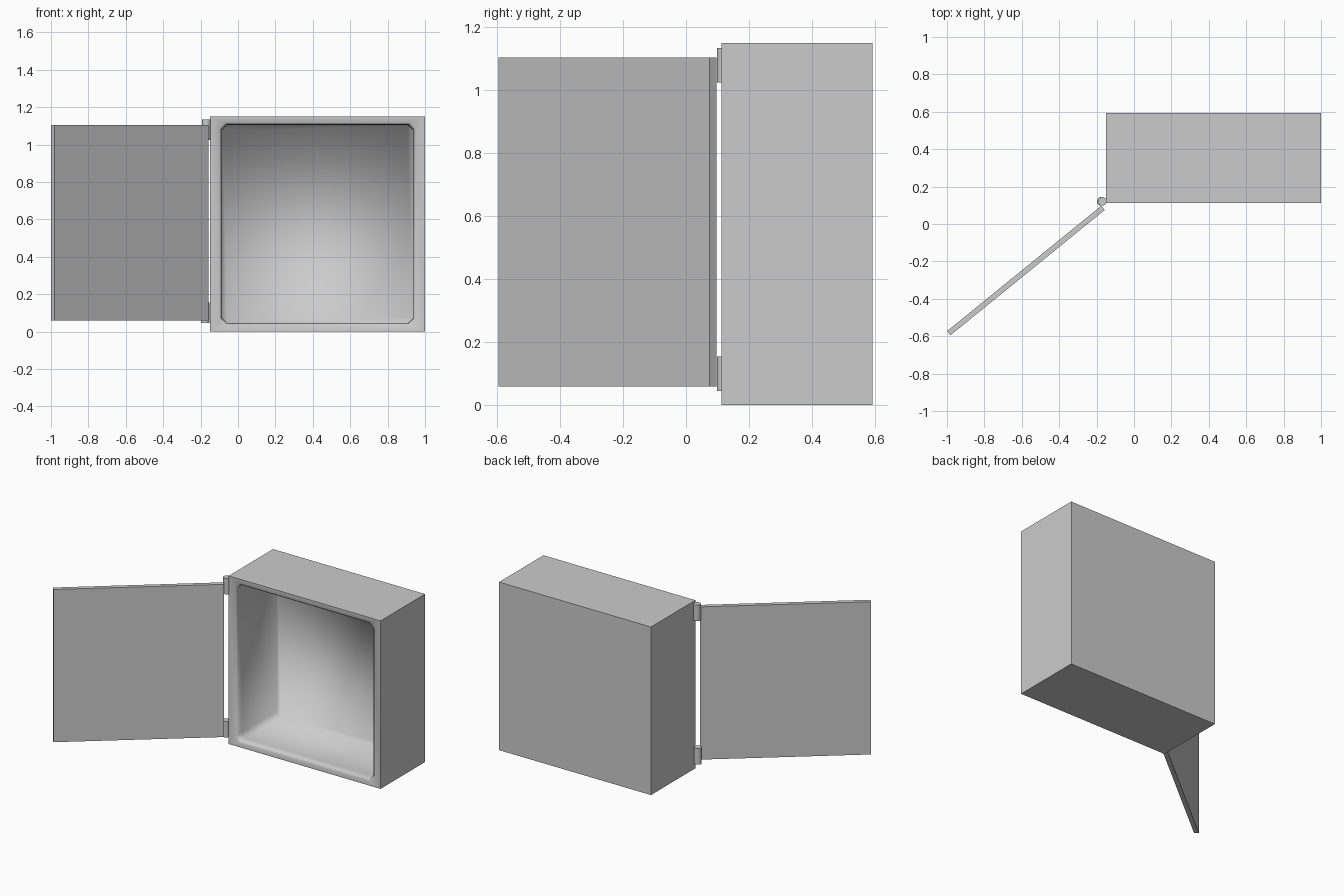
import bpy, bmesh, math
from mathutils import Matrix, Vector

if "Cube" in bpy.data.objects:
    bpy.data.objects.remove(bpy.data.objects["Cube"])

X0, X1, Y0, Y1, H = -0.15, 1.0, 0.113, 0.593, 1.15


def finish(bm, name):
    bmesh.ops.recalc_face_normals(bm, faces=bm.faces)
    mesh = bpy.data.meshes.new(name)
    bm.to_mesh(mesh)
    bm.free()
    ob = bpy.data.objects.new(name, mesh)
    bpy.context.collection.objects.link(ob)
    return ob


# Cabinet: hollow box with a rim and a softly shaded cavity
bm = bmesh.new()


def rect(y, ix=0.0, iz=0.0):
    return [bm.verts.new((x, y, z)) for x, z in
            ((X0 + ix, iz), (X1 - ix, iz), (X1 - ix, H - iz), (X0 + ix, H - iz))]


def chamfered(y, ix, iz, c):
    a, b, t, u = X0 + ix, X1 - ix, iz, H - iz
    pts = ((a, t + c), (a + c, t), (b - c, t), (b, t + c),
           (b, u - c), (b - c, u), (a + c, u), (a, u - c))
    return [bm.verts.new((x, y, z)) for x, z in pts]


def bridge(l0, l1, smooth=False):
    n = len(l0)
    for i in range(n):
        j = (i + 1) % n
        bm.faces.new((l0[i], l0[j], l1[j], l1[i])).smooth = smooth


back, front = rect(Y1), rect(Y0)
bm.faces.new(back)
bridge(back, front)
lip = chamfered(Y0, 0.05, 0.032, 0.03)
for i in range(4):
    a, b, c = lip[2 * i], lip[2 * i + 1], lip[(2 * i + 2) % 8]
    bm.faces.new((front[i], a, b)).smooth = True
    bm.faces.new((front[i], b, c, front[(i + 1) % 4])).smooth = True
loops = [lip] + [chamfered(*p) for p in
                 ((Y0 + 0.012, 0.06, 0.042, 0.03),
                  (Y0 + 0.05, 0.062, 0.044, 0.03),
                  (Y1 - 0.05, 0.065, 0.047, 0.03))]
for l0, l1 in zip(loops, loops[1:]):
    bridge(l0, l1, True)
bm.faces.new(loops[-1]).smooth = True
for e in bm.edges:
    if e.verts[0] in back + front and e.verts[1] in back + front:
        e.smooth = False
finish(bm, "cabinet")

# Door: thin panel swung open
LENGTH, THICK, BOTTOM, TOP = 1.062, 0.029, 0.06, 1.105
start, end = Vector((-0.166, 0.086)), Vector((-0.99, -0.5835))
mid, d = (start + end) / 2, start - end
bm = bmesh.new()
bmesh.ops.create_cube(bm, size=1, matrix=Matrix.Diagonal((LENGTH, THICK, TOP - BOTTOM, 1)))
door = finish(bm, "door")
door.location = (mid.x, mid.y, (TOP + BOTTOM) / 2)
door.rotation_euler.z = math.atan2(d.y, d.x)

# Hinge barrels
for name, x, z in (("upper_hinge", -0.169, 1.08), ("lower_hinge", -0.175, 0.1)):
    bpy.ops.mesh.primitive_cylinder_add(vertices=24, radius=0.023, depth=0.11,
                                        location=(x, 0.121, z))
    bpy.context.object.name = name
    bpy.ops.object.shade_smooth_by_angle()
